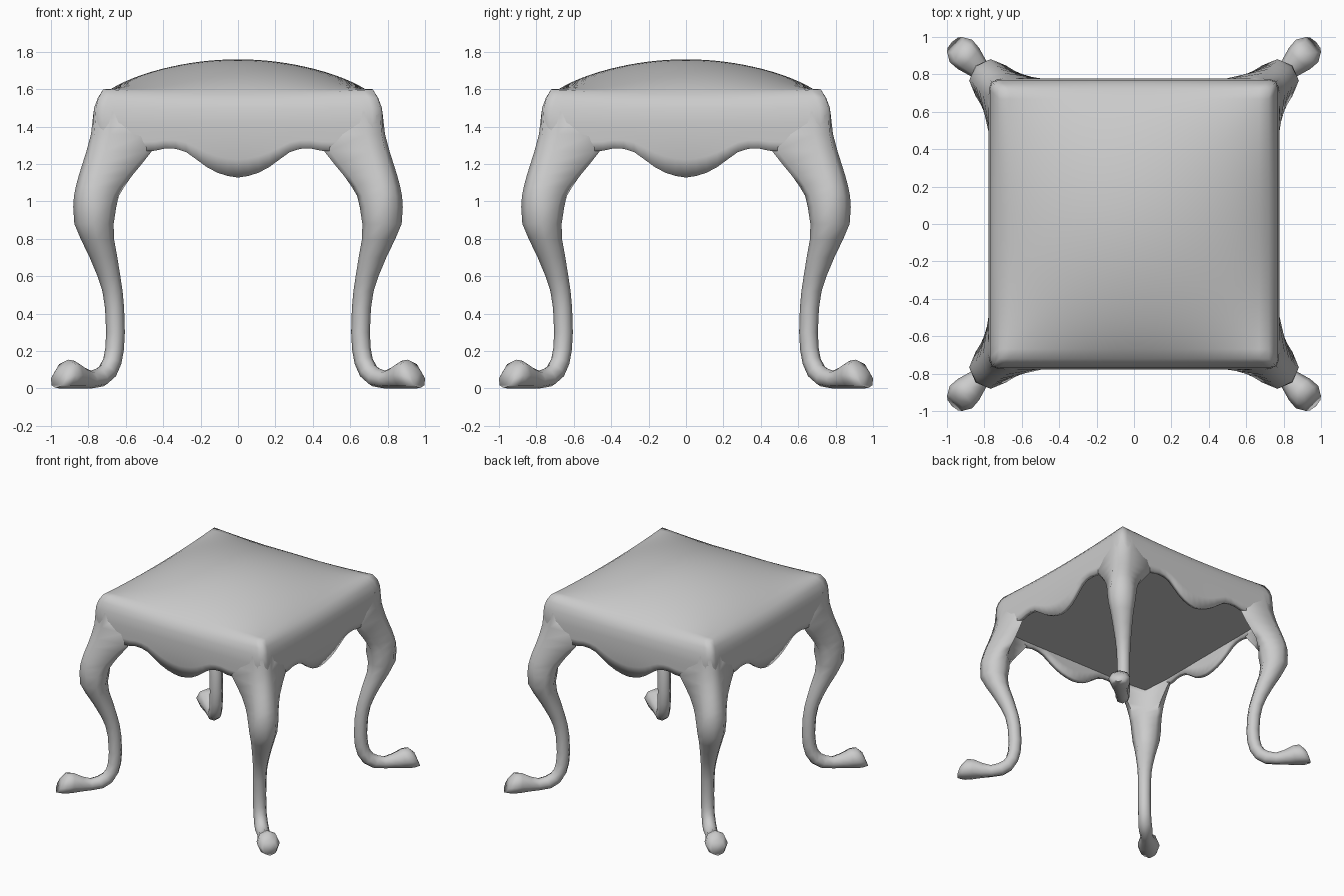
import bpy, bmesh, math
from mathutils import Matrix, Vector

if "Cube" in bpy.data.objects:
    bpy.data.objects.remove(bpy.data.objects["Cube"])


def interp(pts, x):
    # linear interpolation through (x, value) points
    for (x0, v0), (x1, v1) in zip(pts, pts[1:]):
        if x <= x1:
            return v0 + (v1 - v0) * (x - x0) / (x1 - x0)
    return pts[-1][1]


def finish(bm, name, angle):
    bmesh.ops.recalc_face_normals(bm, faces=bm.faces)
    me = bpy.data.meshes.new(name)
    bm.to_mesh(me)
    bm.free()
    ob = bpy.data.objects.new(name, me)
    bpy.context.collection.objects.link(ob)
    bpy.ops.object.select_all(action='DESELECT')
    ob.select_set(True)
    bpy.context.view_layer.objects.active = ob
    bpy.ops.object.shade_smooth_by_angle(angle=math.radians(angle))
    return ob


def grid_faces(bm, rows):
    for a, b in zip(rows, rows[1:]):
        for i in range(len(a) - 1):
            bm.faces.new((a[i], a[i + 1], b[i + 1], b[i]))


# Seat: domed top running down into four scalloped aprons
N = 28
T = [-1 + 2 * i / N for i in range(N + 1)]
SCALLOP = [(0, 1.128), (.08, 1.14), (.15, 1.172), (.21, 1.215), (.27, 1.262),
           (.36, 1.29), (.45, 1.27), (.8, 1.26)]
RIM, DROP = .72, .025


def dome(s, t):
    hi, lo = max(abs(s), abs(t)), min(abs(s), abs(t))
    return 1.6 + .16 * (1 - s * s) * (1 - t * t) - DROP * hi ** 8 * (1 - lo * lo)


bm = bmesh.new()
grid_faces(bm, [[bm.verts.new((s * RIM, t * RIM, dome(s, t))) for s in T] for t in T])
for k in range(4):
    rot = Matrix.Rotation(k * math.pi / 2, 4, 'Z')
    rows = []
    # rounded shoulder: half width, height, share of edge drop, corner chamfer
    for h, z, d, c in ((RIM, 1.6, 1, 0), (.75, 1.555, .6, .004), (.77, 1.5, .2, .01), (.777, 1.42, 0, .015)):
        rows.append([bm.verts.new(rot @ Vector((t * (h - c * t ** 40), -(h - c * t ** 40),
                                                z - d * DROP * (1 - t * t)))) for t in T])
    for f in (.33, .67, 1):
        row = []
        for t in T:
            z = 1.42 + f * (interp(SCALLOP, abs(t) * .777) - 1.42)
            tuck = .6 * max(0, 1.34 - z) ** 2 * (1 - t * t)
            h = .777 - .03 * t ** 40
            row.append(bm.verts.new(rot @ Vector((t * h, -h + tuck, z))))
        rows.append(row)
    grid_faces(bm, rows)
bmesh.ops.remove_doubles(bm, verts=bm.verts, dist=.0005)
seat = finish(bm, "seat_and_apron", 100)
sol = seat.modifiers.new("thickness", 'SOLIDIFY')
sol.thickness = .035
sol.offset = -1

# Flat underside of the cushion, inside the apron
bm = bmesh.new()
bmesh.ops.create_grid(bm, x_segments=1, y_segments=1, size=.75,
                      matrix=Matrix.Translation((0, 0, 1.305)))
finish(bm, "seat_underside", 30)

# Leg: winged knee (z, outer, inner, wing outside, wing inside, inner corner, corner inset)
KNEE = [(1.48, .772, .52, .766, .748, .735, .012), (1.36, .786, .46, .772, .745, .73, .018),
        (1.27, .81, .46, .777, .742, .722, .024), (1.2, .832, .515, .786, .74, .712, .028),
        (1.14, .851, .565, .8, .742, .702, .03), (1.08, .867, .607, .818, .749, .693, .032),
        (1.03, .877, .637, .836, .758, .687, .033)]
# Round sections down to the foot (diagonal position, z, radius, tilt)
SHANK = [(.766, .97, .115, 0), (.77, .88, .105, 0), (.752, .8, .089, 0), (.719, .7, .074, 0),
         (.69, .6, .061, 0), (.671, .52, .054, 0), (.66, .43, .051, 0), (.655, .3, .05, 0),
         (.66, .21, .05, 8), (.672, .145, .05, 24), (.697, .092, .052, 45), (.735, .06, .053, 66),
         (.785, .048, .048, 88), (.835, .056, .06, 97), (.885, .07, .08, 98),
         (.925, .072, .085, 105), (.958, .056, .058, 112)]


def leg_rings():
    for z, o, i, ow, wi, q, c in KNEE:
        half = [(o, o - .1), (ow, i + .03), (wi, i)]
        ring = [(o - c, o - c)] + half + [(q, q)] + [(b, a) for a, b in half[::-1]]
        yield [(x, y, z) for x, y in ring]
    r2 = math.sqrt(.5)
    for c, z, r, tilt in SHANK:
        a = math.radians(tilt)
        u = Vector((math.cos(a) * r2, math.cos(a) * r2, math.sin(a)))
        v = Vector((r2, -r2, 0))
        ring = []
        for k in range(8):
            b = k * math.pi / 4
            p = Vector((c, c, z)) + r * (u * math.cos(b) + v * math.sin(b))
            p.z = max(p.z, 0)
            ring.append(p)
        yield ring


names = ["back_right_leg", "back_left_leg", "front_left_leg", "front_right_leg"]
for n, name in enumerate(names):
    rot = Matrix.Rotation(n * math.pi / 2, 4, 'Z')
    bm = bmesh.new()
    rings = [[bm.verts.new(rot @ Vector(p)) for p in ring] for ring in leg_rings()]
    grid_faces(bm, [r + r[:1] for r in rings])
    bm.faces.new(rings[0])
    bm.faces.new(rings[-1])
    finish(bm, name, 80)
